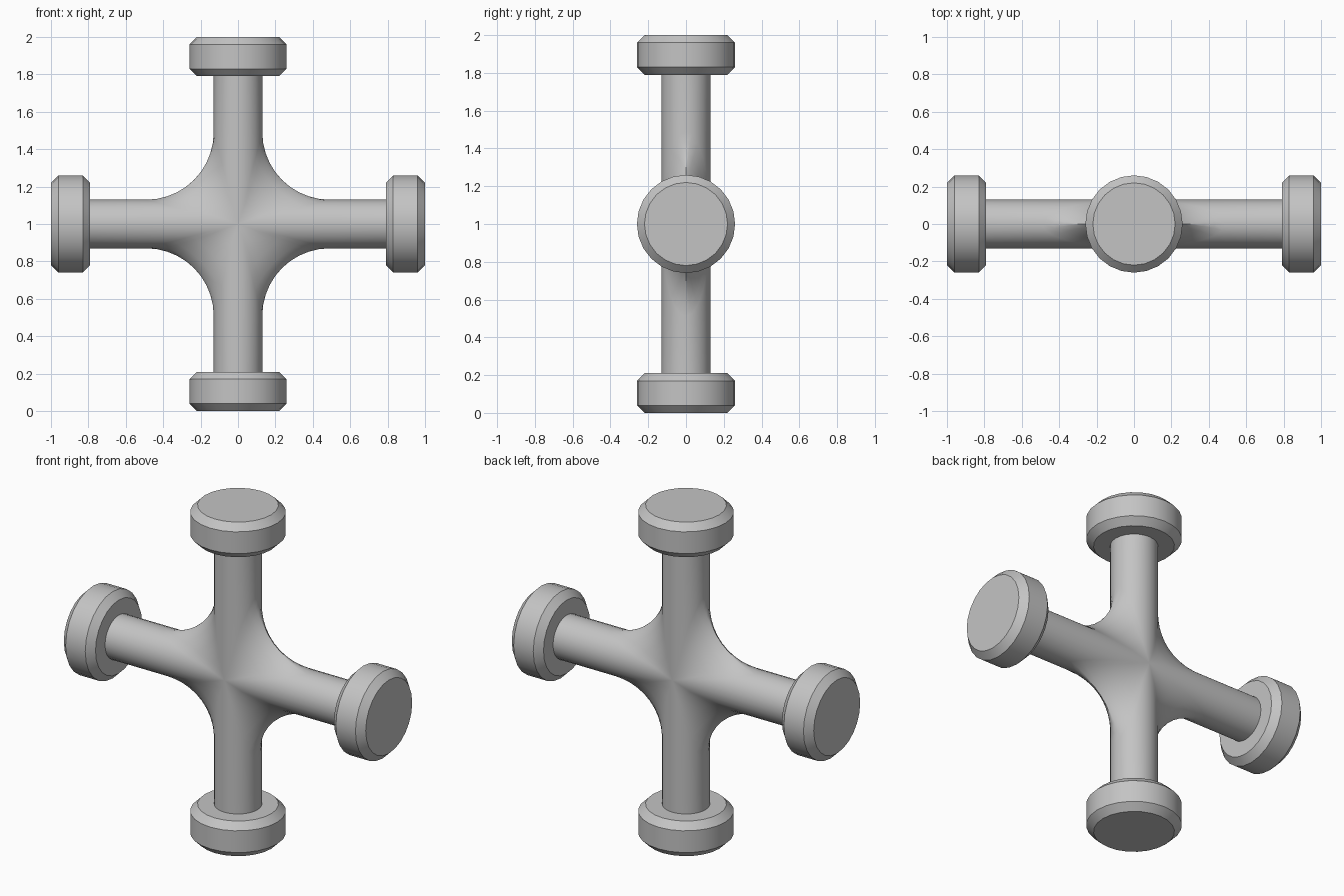
import bpy, bmesh, math
from mathutils import Vector, Matrix

if "Cube" in bpy.data.objects:
    bpy.data.objects.remove(bpy.data.objects["Cube"])

PIPE_R = 0.13      # pipe radius
REACH = 0.49       # distance from centre where the fillet meets the pipe
PIPE_END = 0.8     # pipe ends just inside the caps
HALF_STEPS = 12    # facets per half pipe
ARC_STEPS = 10     # facets across the fillet
CENTRE = Matrix.Translation((0, 0, 1))

grey = bpy.data.materials.new("plain grey")
grey.use_nodes = True
grey.diffuse_color = (0.55, 0.55, 0.55, 1)
grey.node_tree.nodes["Principled BSDF"].inputs["Base Color"].default_value = (0.55, 0.55, 0.55, 1)


def finish(bm, name):
    """Clean up, raise to the cross centre and shade."""
    bmesh.ops.remove_doubles(bm, verts=bm.verts, dist=0.0005)
    bmesh.ops.holes_fill(bm, edges=bm.edges, sides=0)
    bmesh.ops.recalc_face_normals(bm, faces=bm.faces)
    bm.transform(CENTRE)
    mesh = bpy.data.meshes.new(name)
    bm.to_mesh(mesh)
    bm.free()
    mesh.materials.append(grey)
    obj = bpy.data.objects.new(name, mesh)
    bpy.context.collection.objects.link(obj)
    bpy.ops.object.select_all(action='DESELECT')
    obj.select_set(True)
    bpy.context.view_layer.objects.active = obj
    bpy.ops.object.shade_smooth_by_angle(angle=math.radians(30))
    return obj


def skin(bm, rows):
    """Join neighbouring rows of points with faces, skipping collapsed corners."""
    for a, b in zip(rows, rows[1:]):
        for i in range(len(a) - 1):
            pts = []
            for p in (a[i], a[i + 1], b[i + 1], b[i]):
                if all((p - q).length > 0.0005 for q in pts):
                    pts.append(p)
            if len(pts) > 2:
                bm.faces.new([bm.verts.new(p) for p in pts])


def sector_row(t):
    """Pipe end, rolling-ball fillet arc, next pipe end, at angle t round the pipe."""
    c, s = math.cos(t), math.sin(t)
    ball = Vector((REACH * c, REACH * s, REACH * c))
    start = Vector((REACH * c, PIPE_R * s, PIPE_R * c))
    end = Vector((PIPE_R * c, PIPE_R * s, REACH * c))
    u, v = (start - ball).normalized(), (end - ball).normalized()
    ball_r = REACH - PIPE_R
    arc = [ball + ball_r * u.slerp(v, k / ARC_STEPS, u) if c > 0.001 else start
           for k in range(ARC_STEPS + 1)]
    return [Vector((PIPE_END, start.y, start.z))] + arc + [Vector((end.x, end.y, PIPE_END))]


# Four-way pipe: one filleted sector repeated about the y axis
bm = bmesh.new()
rows = [sector_row(math.pi * (k / HALF_STEPS - 0.5)) for k in range(HALF_STEPS + 1)]
for quarter in range(4):
    turn = Matrix.Rotation(quarter * math.pi / 2, 3, 'Y')
    skin(bm, [[turn @ p for p in row] for row in rows])
finish(bm, "cross_pipe")

# Chamfered end caps: (radius, distance from centre)
PROFILE = [(0.22, 0.79), (0.26, 0.83), (0.26, 0.96), (0.22, 1.0)]
SIDES = 24
for quarter, side in enumerate(("top", "left", "bottom", "right")):
    bm = bmesh.new()
    turn = Matrix.Rotation(quarter * math.pi / 2, 3, 'Y')
    rings = []
    for r, h in PROFILE:
        angles = [2 * math.pi * k / SIDES for k in range(SIDES + 1)]
        rings.append([turn @ Vector((r * math.cos(a), r * math.sin(a), h)) for a in angles])
    skin(bm, rings)
    finish(bm, side + "_end_cap")
